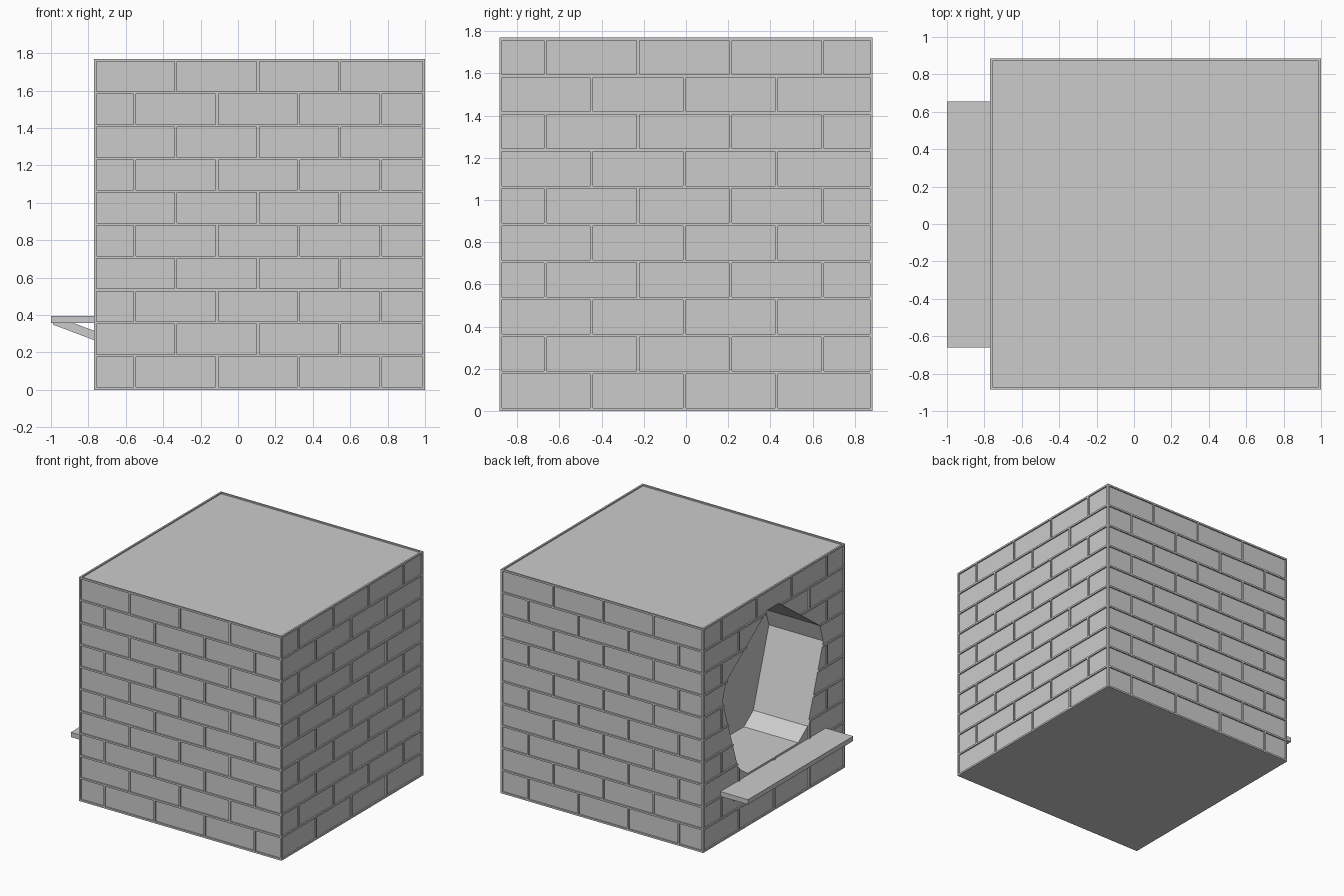
import bpy, bmesh, math
from mathutils import Vector

if "Cube" in bpy.data.objects:
    bpy.data.objects.remove(bpy.data.objects["Cube"])

X0, X1, HY, H = -0.77, 1.0, 0.885, 1.77     # body limits
CX = (X0 + X1) / 2
GAP, DEPTH = 0.014, 0.01                    # mortar width and brick recess
ROWS, PITCH = 10, 0.4375


def add_object(name, bm):
    bmesh.ops.recalc_face_normals(bm, faces=bm.faces)
    mesh = bpy.data.meshes.new(name)
    bm.to_mesh(mesh)
    bm.free()
    ob = bpy.data.objects.new(name, mesh)
    bpy.context.collection.objects.link(ob)
    return ob


def add_box(bm, lo, hi):
    lo, hi = Vector(lo), Vector(hi)
    verts = bmesh.ops.create_cube(bm, size=1)["verts"]
    for v in verts:
        v.co = (lo + hi) / 2 + Vector(a * b for a, b in zip(v.co, hi - lo))


def add_prism(bm, points, offset):
    face = bm.faces.new([bm.verts.new(p) for p in points])
    new = bmesh.ops.extrude_face_region(bm, geom=[face], use_keep_orig=True)["geom"]
    bmesh.ops.translate(bm, vec=offset, verts=[g for g in new if isinstance(g, bmesh.types.BMVert)])


def cut(target, cutter):
    mod = target.modifiers.new("cut", "BOOLEAN")
    mod.operation, mod.solver, mod.object = "DIFFERENCE", "EXACT", cutter
    cutter.hide_render = True
    cutter.hide_set(True)


# House block
bm = bmesh.new()
add_box(bm, (X0, -HY, 0), (X1, HY, H))
house = add_object("brick_house", bm)

# Recessed bricks, running bond on all four walls
bm = bmesh.new()


def brick_spans(row, shifted):
    joints = [-0.667, -0.227, 0.21, 0.648] if (row % 2 == 1) == shifted else [-0.447, -0.008, 0.43]
    edges = [-HY + GAP / 2] + joints + [HY - GAP / 2]
    return [(a + GAP / 2, b - GAP / 2) for a, b in zip(edges, edges[1:])]


step = (H - GAP) / ROWS
for row in range(ROWS):
    z0 = GAP / 2 + row * step + GAP / 2
    z1 = z0 + step - GAP
    for a, b in brick_spans(row, True):
        add_box(bm, (X1 - DEPTH, a, z0), (X1 + 0.05, b, z1))
        add_box(bm, (X0 - 0.05, a, z0), (X0 + DEPTH, b, z1))
    for a, b in brick_spans(row, False):
        add_box(bm, (CX + a, -HY - 0.05, z0), (CX + b, -HY + DEPTH, z1))
        add_box(bm, (CX + a, HY - DEPTH, z0), (CX + b, HY + 0.05, z1))
# Shallow recess in the roof
add_box(bm, (X0 + GAP, -HY + GAP, H - DEPTH), (X1 - GAP, HY - GAP, H + 0.05))
cut(house, add_object("brick_cutter", bm))

# Pentagonal doorway with clipped corners
R, CZ, CLIP = 0.69, 0.968, 0.09
corners = [Vector((0, R * math.sin(t), CZ + R * math.cos(t)))
           for t in (math.tau * i / 5 for i in range(5))]
outline = []
for i, c in enumerate(corners):
    for other in (corners[i - 1], corners[(i + 1) % 5]):
        p = c + (other - c).normalized() * CLIP
        outline.append((X0 - 0.1, p.y, p.z))
bm = bmesh.new()
add_prism(bm, outline, (0.1 + 0.485, 0, 0))
cut(house, add_object("doorway_cutter", bm))

# Perch shelf
bm = bmesh.new()
add_box(bm, (-1.0, -0.66, 0.357), (X0 + DEPTH, 0.655, 0.395))
add_object("perch_shelf", bm)

# Slanted shelf brackets
profile = [(-0.99, 0.357), (-0.99, 0.349), (X0 + DEPTH, 0.262), (X0 + DEPTH, 0.312), (-0.88, 0.357)]
for name, y in (("left_bracket", -0.5), ("right_bracket", 0.44)):
    bm = bmesh.new()
    add_prism(bm, [(x, y, z) for x, z in profile], (0, 0.06, 0))
    add_object(name, bm)
